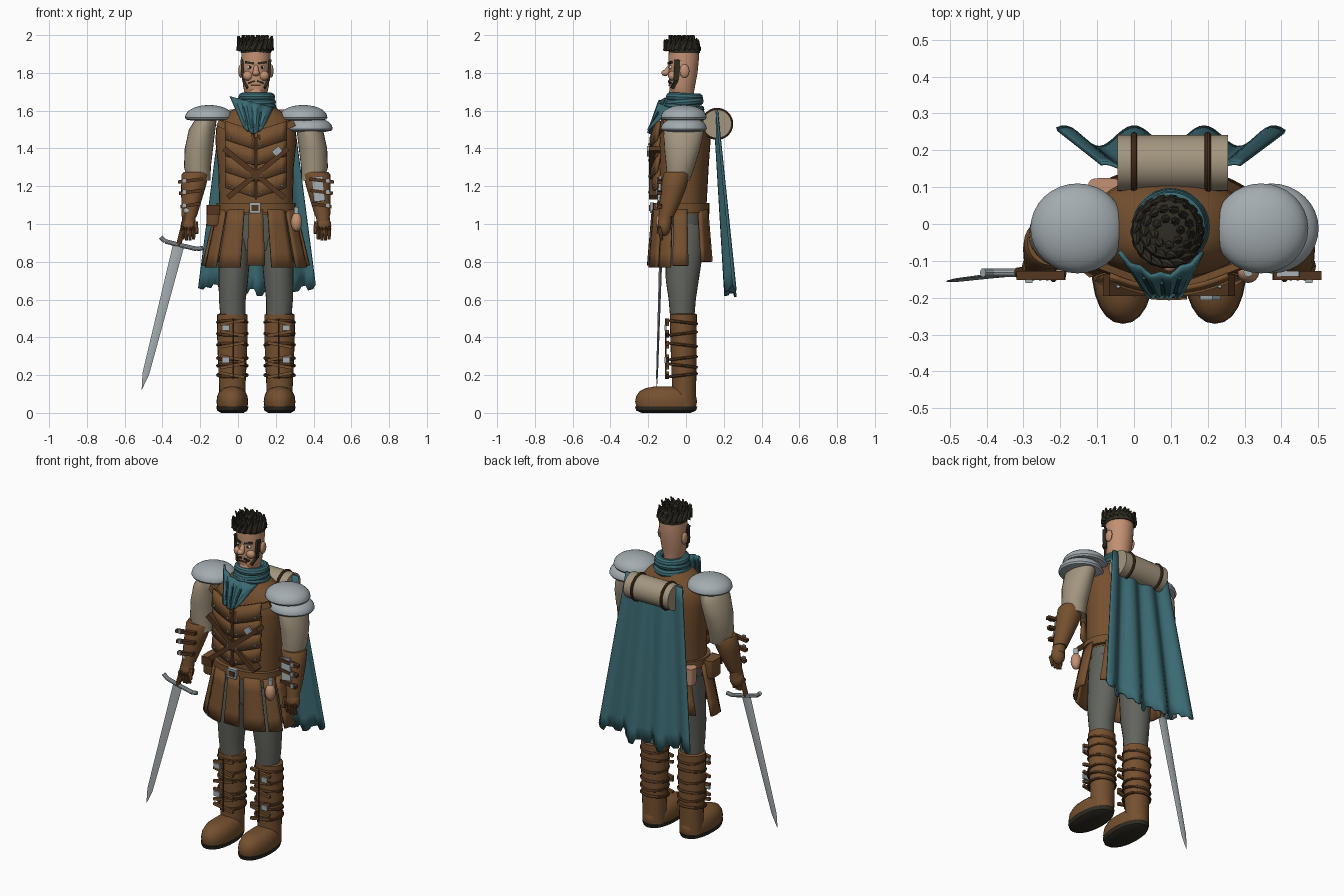
import bpy, bmesh, math, random
from mathutils import Vector, Matrix

if "Cube" in bpy.data.objects:
    bpy.data.objects.remove(bpy.data.objects["Cube"])
random.seed(4)
CX = 0.095  # body centre line


def mat(name, hexa):
    m = bpy.data.materials.new(name)
    c = [int(hexa[i:i + 2], 16) / 255 for i in (0, 2, 4)]
    m.diffuse_color = [((x + .055) / 1.055) ** 2.4 for x in c] + [1]
    m.use_nodes = True
    m.node_tree.nodes["Principled BSDF"].inputs["Base Color"].default_value = m.diffuse_color
    return m


LEATHER, DARK = mat("leather", "75502F"), mat("dark leather", "53361F")
TAN, STEEL = mat("linen", "A3967F"), mat("steel", "A3ACB0")
TEAL, GREY = mat("teal cloth", "3B6B74"), mat("grey wool", "62645D")
SKIN, HAIR = mat("skin", "C39173"), mat("black hair", "302C23")
SLIT, WHITE = mat("deep teal", "21434B"), mat("eye white", "D8D4C8")


def finish(name, bm, m):
    bmesh.ops.recalc_face_normals(bm, faces=bm.faces)
    me = bpy.data.meshes.new(name)
    bm.to_mesh(me)
    bm.free()
    me.materials.append(m)
    o = bpy.data.objects.new(name, me)
    bpy.context.collection.objects.link(o)
    return o


def loft(name, rings, m, n=24, power=2, M=None):
    """Skin over horizontal ellipses (cx, cy, z, rx, ry)."""
    bm, loops = bmesh.new(), []
    for cx, cy, z, rx, ry in rings:
        row = []
        for i in range(n):
            c, s = math.cos(math.tau * i / n), math.sin(math.tau * i / n)
            f = lambda t: math.copysign(abs(t) ** (2 / power), t)
            row.append(bm.verts.new((cx + rx * f(c), cy + ry * f(s), z)))
        loops.append(row)
    for a, b in zip(loops, loops[1:]):
        for i in range(n):
            bm.faces.new((a[i], a[(i + 1) % n], b[(i + 1) % n], b[i]))
    bm.faces.new(loops[0])
    bm.faces.new(loops[-1])
    if M:
        bm.transform(M)
    return finish(name, bm, m)


def ball(name, c, r, m, seg=16, rot=0):
    bm = bmesh.new()
    M = Matrix.Translation(c) @ Matrix.Rotation(rot, 4, 'Y') @ Matrix.Diagonal((*r, 1))
    bmesh.ops.create_uvsphere(bm, u_segments=seg, v_segments=seg // 2, radius=1, matrix=M)
    return finish(name, bm, m)


def cone(name, p, q, r1, r2, m, seg=12):
    p, q = Vector(p), Vector(q)
    M = Matrix.Translation((p + q) / 2) @ (q - p).to_track_quat('Z', 'Y').to_matrix().to_4x4()
    bm = bmesh.new()
    bmesh.ops.create_cone(bm, cap_ends=True, segments=seg, radius1=r1, radius2=r2, depth=(q - p).length, matrix=M)
    return finish(name, bm, m)


def bar(name, p, q, w, t, m):
    """Flat strap from p to q; t is its thickness along y."""
    p, q = Vector(p), Vector(q)
    z = (q - p).normalized()
    x = Vector((0, 1, 0)).cross(z).normalized()
    R = Matrix((x, z.cross(x), z)).transposed().to_4x4()
    bm = bmesh.new()
    bmesh.ops.create_cube(bm, size=1, matrix=Matrix.Translation((p + q) / 2) @ R @ Matrix.Diagonal((w, t, (q - p).length, 1)))
    return finish(name, bm, m)


def sheet(name, f, nu, nv, t, m):
    """Cloth or plate given as a surface f(u, v), thickened."""
    bm = bmesh.new()
    g = [[bm.verts.new(f(i / nu, j / nv)) for i in range(nu + 1)] for j in range(nv + 1)]
    for j in range(nv):
        for i in range(nu):
            bm.faces.new((g[j][i], g[j][i + 1], g[j + 1][i + 1], g[j + 1][i]))
    o = finish(name, bm, m)
    s = o.modifiers.new("thickness", 'SOLIDIFY')
    s.thickness, s.offset = t, 0
    return o


def ring(name, c, R, r, m, axis='Z', tilt=0, sy=1):
    bm, n, k = bmesh.new(), 32, 10
    M = Matrix.Translation(c) @ Matrix.Rotation(tilt, 4, 'X')
    if axis == 'X':
        M = M @ Matrix.Rotation(math.pi / 2, 4, 'Y')
    v = [[bm.verts.new(M @ Vector(((R + r * math.cos(b)) * math.cos(a), sy * (R + r * math.cos(b)) * math.sin(a), r * math.sin(b))))
          for b in (math.tau * j / k for j in range(k))] for a in (math.tau * i / n for i in range(n))]
    for i in range(n):
        for j in range(k):
            bm.faces.new((v[i][j], v[(i + 1) % n][j], v[(i + 1) % n][(j + 1) % k], v[i][(j + 1) % k]))
    return finish(name, bm, m)


# torso, pelvis and belt
loft("vest", [(CX, -.02, 1.05, .19, .125), (CX, -.02, 1.12, .195, .13), (CX, -.015, 1.3, .2, .135), (CX, -.01, 1.44, .215, .14),
              (CX, -.01, 1.51, .21, .135), (CX, -.01, 1.56, .18, .12), (CX, -.01, 1.6, .13, .1), (CX, -.01, 1.63, .08, .08)], LEATHER, 32, 2.3)
loft("pelvis", [(CX, 0, .86, .13, .09), (CX, 0, .93, .185, .11), (CX, -.01, 1.07, .19, .12)], GREY)
loft("belt", [(CX, -.025, 1.06, .21, .15), (CX, -.025, 1.11, .21, .15)], LEATHER, 32, 2.3)
bar("belt_buckle", (.06, -.18, 1.085), (.12, -.18, 1.085), .055, .02, STEEL)
bar("buckle_inset", (.072, -.192, 1.085), (.108, -.192, 1.085), .03, .008, DARK)

# layered chest plates, lapels and rivets
for s in (-1, 1):
    for k in range(4):
        def plate(u, v, s=s, k=k):
            dx = .006 + .155 * u
            return (CX + s * dx, -.175 + 1.4 * dx * dx - .014 * (1 - v), 1.14 + .085 * k + .1 * v + .05 * u)
        sheet("chest_plate", plate, 6, 1, .014, LEATHER)
        for u in (.15, .85):
            x, y, z = plate(u, .2)
            ball("rivet", (x, y - .01, z), (.007, .006, .007), STEEL, 8)
    bar("lapel", (CX + s * .2, -.11, 1.535), (CX + s * .015, -.18, 1.45), .035, .02, LEATHER)
    bar("cross_strap", (CX - s * .15, -.165, 1.14), (CX + s * .17, -.165, 1.4), .028, .06, DARK)
bar("strap_buckle", (.19, -.2, 1.37), (.225, -.2, 1.4), .035, .012, STEEL)
bar("centre_seam", (CX, -.187, 1.13), (CX, -.187, 1.46), .012, .015, DARK)

# skirt of leather strips
def strip(a0, a1, zb):
    def f(u, v):
        a = math.radians(a0 + (a1 - a0) * u - 90)
        return (CX + (.28 - .07 * v) * math.cos(a), -.025 + (.175 - .025 * v) * math.sin(a), zb + (1.075 - zb) * v)
    sheet("skirt_strip", f, 4, 4, .014, LEATHER)
strip(-10, 10, .78)
for s in (-1, 1):
    for a0, a1, zb in ((17, 45, .77), (49, 71, .77), (75, 102, .78), (128, 156, .8)):
        strip(s * a0, s * a1, zb)

# belt pouches and flask
loft("belt_pouch", [(-.13, -.06, .99, .03, .045), (-.13, -.06, 1.0, .037, .05), (-.13, -.06, 1.1, .037, .05)], LEATHER, 16, 5)
bar("pouch_flap", (-.13, -.114, 1.1), (-.13, -.114, 1.05), .07, .01, DARK)
ball("flask", (.31, -.13, 1.01), (.03, .03, .05), SKIN)
cone("flask_neck", (.31, -.13, 1.05), (.31, -.13, 1.09), .013, .013, STEEL)
loft("back_pouch", [(-.08, .09, .99, .04, .03), (-.08, .09, 1.09, .045, .035)], SKIN, 16, 4)

# legs, boots and arms, mirrored about the body
for s in (-1, 1):
    X = lambda d: CX + s * d
    loft("trouser_leg", [(X(.12), -.02, .48, .066, .062), (X(.125), -.02, .6, .071, .072), (X(.12), -.02, .7, .078, .087),
                         (X(.113), -.01, .85, .084, .1), (X(.1), -.005, 1.0, .088, .108)], GREY)
    loft("boot_shaft", [(X(.125), -.01, .03, .068, .062), (X(.125), -.01, .15, .07, .064), (X(.125), -.012, .3, .077, .068),
                        (X(.125), -.014, .42, .081, .07), (X(.125), -.014, .52, .08, .072), (X(.125), -.014, .525, .07, .064)], LEATHER)
    loft("shoe", [(X(.125), -.105, .03, .08, .157), (X(.125), -.105, .06, .084, .164), (X(.125), -.105, .09, .08, .158),
                  (X(.125), -.105, .115, .068, .14), (X(.125), -.1, .132, .048, .11), (X(.125), -.1, .139, .02, .07)], LEATHER, 24, 2.2)
    loft("sole", [(X(.125), -.105, 0, .06, .13), (X(.125), -.105, .012, .08, .158), (X(.125), -.105, .034, .086, .166)], HAIR, 24, 2.2)
    for k, z in enumerate((.2, .25, .29, .36, .42, .48)):
        d = .012 * (-1) ** k
        ring("boot_strap", (X(.125), -.014, z), .078, .008, DARK, tilt=.12 * (-1) ** k, sy=.9)
        bar("strap_front", (X(.06), -.097, z - d), (X(.19), -.097, z + d), .016, .016, LEATHER)
    for z in (.28, .45):
        bar("boot_buckle", (X(.14), -.108, z), (X(.18), -.108, z), .03, .012, STEEL)
    cone("boot_lace", (X(.12), -.108, .18), (X(.12), -.108, .5), .004, .004, DARK, 6)

    loft("sleeve", [(X(.3), -.04, 1.23, .06, .06), (X(.31), -.03, 1.3, .071, .075), (X(.302), -.02, 1.4, .075, .095),
                    (X(.285), -.012, 1.5, .07, .108), (X(.262), -.01, 1.56, .055, .09), (X(.25), -.01, 1.59, .03, .05)], TAN)
    loft("bracer", [(X(.353), -.105, 1.04, .04, .04), (X(.345), -.088, 1.1, .05, .053), (X(.332), -.065, 1.19, .064, .066),
                    (X(.322), -.052, 1.26, .072, .07), (X(.32), -.05, 1.275, .064, .062)], LEATHER)
    for z in (1.1, 1.17, 1.23):
        w = .05 + (z - 1.1) * .1
        bar("bracer_strap", (X(.345 - w), -.14, z + .008), (X(.35 + w), -.14, z - .008), .018, .025, DARK)
        bar("bracer_buckle", (X(.37), -.155, z), (X(.39), -.155, z), .024, .01, STEEL)
    ball("palm", (X(.357), -.115, .99), (.042, .036, .055), LEATHER)
    cone("wrist", (X(.353), -.107, 1.06), (X(.357), -.113, 1.0), .036, .036, LEATHER)
    for i in range(4):
        x = X(.33 + .019 * i)
        cone("finger", (x, -.14, .975), (x, -.128, .91 + .006 * abs(i - 1.5)), .012, .008, LEATHER, 8)
        ball("knuckle", (x, -.142, .975), (.012, .012, .014), DARK, 8)
    cone("thumb", (X(.32), -.13, 1.01), (X(.313), -.148, .95), .014, .01, LEATHER, 8)
bar("bracer_plate", (.432, -.145, 1.12), (.418, -.135, 1.25), .06, .014, STEEL)

# shoulder armour
def dome(x, z, h):
    rings = [(x, -.012, z - .02, .09, .085), (x, -.012, z - .014, .122, .115), (x, -.012, z - .004, .128, .122)]
    rings += [(x, -.012, z + h * math.sin(a), .127 * math.cos(a), .121 * math.cos(a)) for a in (math.radians(d) for d in range(3, 90, 12))]
    loft("shoulder_plate", rings, STEEL, 32)
dome(-.153, 1.567, .063)
dome(.345, 1.567, .063)
dome(.373, 1.508, .06)

# scarf: wound collar and pleated front flap
for k, z in enumerate((1.615, 1.645, 1.672)):
    ring("scarf_coil", (CX + .004, -.008, z), .083 - .004 * k, .023, TEAL, tilt=(-.1, .08, -.04)[k])
def flap(u, v):
    x = -.04 + .225 * u
    y = -.08 - .06 * math.sin(math.pi * u)
    top, low = Vector((x, y, 1.675 - .06 * u)), Vector((.035 + .095 * u, -.195, 1.475 + .03 * abs(2 * u - 1)))
    return low.lerp(top, v) + Vector((0, .006 * math.cos(8 * math.pi * u), 0))
sheet("scarf_flap", flap, 16, 4, .012, TEAL)
for u in (.25, .5, .75):
    a, b = flap(u, .2), flap(u, .75)
    bar("flap_slit", a + Vector((0, -.012, 0)), b + Vector((0, -.012, 0)), .01, .008, SLIT)

# head and face
loft("head", [(CX, -.01, 1.58, .055, .055), (CX, -.015, 1.67, .05, .055), (CX, -.022, 1.685, .058, .062), (CX, -.02, 1.73, .068, .068),
              (CX, -.015, 1.8, .075, .076), (CX, -.012, 1.88, .078, .081), (CX, -.012, 1.93, .075, .078), (CX, -.012, 1.955, .05, .05)], SKIN, 28)
cone("nose", (CX, -.082, 1.84), (CX, -.105, 1.8), .01, .018, SKIN)
ball("nose_tip", (CX, -.11, 1.8), (.02, .02, .017), SKIN)
bar("mouth", (CX - .025, -.088, 1.735), (CX + .025, -.088, 1.735), .009, .008, DARK)
ball("chin", (CX, -.07, 1.7), (.035, .02, .022), SKIN)
for s in (-1, 1):
    X = lambda d: CX + s * d
    ball("ear", (X(.08), -.008, 1.81), (.013, .026, .036), SKIN)
    ball("cheek", (X(.042), -.072, 1.785), (.028, .023, .026), SKIN)
    ball("eye", (X(.032), -.079, 1.83), (.016, .011, .01), WHITE)
    ball("pupil", (X(.032), -.088, 1.83), (.006, .005, .007), HAIR, 8)
    bar("eyebrow", (X(.012), -.092, 1.85), (X(.056), -.077, 1.857), .012, .012, HAIR)
    bar("sideburn", (X(.067), -.052, 1.76), (X(.075), -.045, 1.87), .014, .03, HAIR)
    bar("moustache", (X(.008), -.09, 1.757), (X(.04), -.083, 1.745), .009, .012, HAIR)
    bar("jaw_stubble", (X(.045), -.073, 1.72), (X(.066), -.05, 1.76), .012, .02, HAIR)

# hair: cap with locks swept round and up
loft("hair_cap", [(CX, -.008, 1.905, .08, .082), (CX, -.01, 1.935, .085, .088), (CX, -.015, 1.965, .075, .08), (CX, -.02, 1.98, .045, .05)], HAIR)
for row, (n, r, z) in enumerate(((18, .083, 1.925), (14, .06, 1.95), (8, .035, 1.96))):
    for i in range(n):
        a = math.tau * (i + .5 * row) / n
        b = a + .35
        tip = min(2.0, z + random.uniform(.045, .075))
        cone("hair_lock", (CX - .004 + r * math.cos(a), -.02 + r * math.sin(a), z), (CX - .004 + r * 1.1 * math.cos(b), -.024 + r * 1.1 * math.sin(b), tip), .02, .004, HAIR, 6)

# cape with deepening folds and a torn hem
def cape(u, v):
    w = 2 * u - 1
    xb = .1 + .31 * w
    hem = .61 + .05 * w * w + (0, .02, .045, .01, .03)[int(round(u * 48)) // 3 % 5]
    return (.1 + (.31 - .12 * v) * w, .235 - .078 * v + (.028 - .02 * v) * math.cos(math.tau * xb / .19), hem + (1.6 - hem) * v)
sheet("cape", cape, 48, 12, .01, TEAL)

# bedroll with straps
cone("bedroll", (-.045, .165, 1.53), (.255, .165, 1.53), .076, .076, TAN, 28)
for x in (0, .2):
    ring("bedroll_strap", (x, .165, 1.53), .076, .009, DARK, 'X')

# sword
M = Matrix.Translation((-.315, -.132, .885)) @ Matrix.Rotation(.25, 4, 'Y') @ Matrix.Rotation(-.03, 4, 'X')
loft("sword_blade", [(0, 0, -.785, .001, .001), (0, 0, -.7, .018, .005), (0, 0, -.3, .025, .007), (0, 0, 0, .03, .009)], STEEL, 4, 2, M)
pts = [(-.41, .93), (-.385, .908), (-.315, .89), (-.22, .868), (-.185, .872)]
for (x0, z0), (x1, z1) in zip(pts, pts[1:]):
    cone("sword_guard", (x0, -.132, z0), (x1, -.132, z1), .012, .012, STEEL, 10)
cone("sword_grip", M @ Vector((0, 0, 0)), M @ Vector((0, 0, .18)), .014, .014, DARK)
ball("sword_pommel", M @ Vector((0, 0, .19)), (.019, .019, .019), STEEL)

# smooth shading with crisp edges
bpy.ops.object.select_all(action='SELECT')
bpy.context.view_layer.objects.active = bpy.context.selected_objects[0]
bpy.ops.object.shade_smooth_by_angle(angle=math.radians(35))
